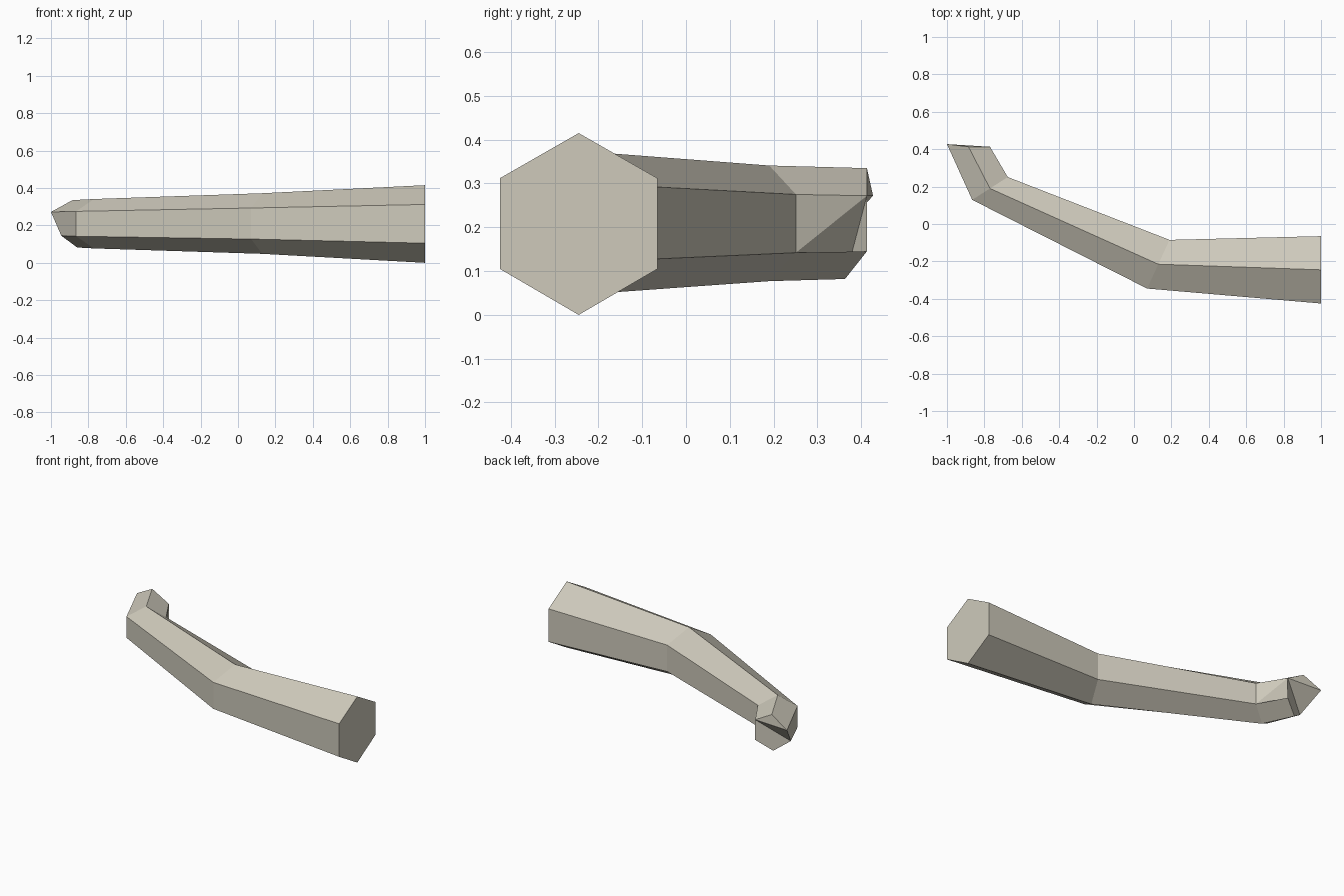
import bpy
import bmesh
from mathutils import Vector

default_cube = bpy.data.objects.get("Cube")
if default_cube:
    bpy.data.objects.remove(default_cube, do_unlink=True)


def make_material(name, colour):
    material = bpy.data.materials.new(name)
    material.use_nodes = True
    material.diffuse_color = colour
    shader = material.node_tree.nodes["Principled BSDF"]
    shader.inputs["Base Color"].default_value = colour
    shader.inputs["Roughness"].default_value = 0.9
    return material


def hexagon(x, y, across, heights):
    """Upright six-sided section: top, back upper, back lower, bottom, front lower, front upper."""
    centre, half = Vector((x, y, 0)), Vector(across).to_3d()
    top, upper, lower, bottom = heights
    layout = [(0, top), (1, upper), (1, lower), (0, bottom), (-1, lower), (-1, upper)]
    return [centre + half * side + Vector((0, 0, z)) for side, z in layout]


# Sections along the bent limb, from the thick end to the last bend
sections = [
    hexagon(1, -0.245, (0, 0.18), (0.415, 0.312, 0.105, 0)),
    hexagon(0.13, -0.215, (0.06, 0.13), (0.372, 0.293, 0.127, 0.048)),
    hexagon(-0.77, 0.19, (0.095, 0.061), (0.341, 0.275, 0.142, 0.077)),
]

# Uneven broken tip, in the same corner order
sections.append([
    Vector((-0.885, 0.413, 0.335)),
    Vector((-0.77, 0.413, 0.272)),
    Vector((-0.77, 0.413, 0.145)),
    Vector((-0.86, 0.363, 0.082)),
    Vector((-0.945, 0.31, 0.145)),
    Vector((-1, 0.427, 0.272)),
])

bm = bmesh.new()
rings = [[bm.verts.new(point) for point in section] for section in sections]
TOP, BACK_UP, BACK_LOW, BOTTOM, FRONT_LOW, FRONT_UP = range(6)

# Thick end cap
bm.faces.new(rings[0])

# Side walls between neighbouring sections
for near, far in zip(rings, rings[1:]):
    for i in range(6):
        j = (i + 1) % 6
        if far is rings[-1] and i == BACK_UP:
            # Notched wall at the broken tip
            bm.faces.new((near[i], far[i], near[j]))
            bm.faces.new((near[j], far[i], far[BOTTOM]))
        else:
            bm.faces.new((near[i], far[i], far[j], near[j]))

# Broken end, fanned from the upper back corner
tip = rings[-1]
bm.faces.new([tip[i] for i in (BACK_UP, FRONT_LOW, BOTTOM, BACK_LOW)])
bm.faces.new([tip[i] for i in (BACK_UP, FRONT_UP, FRONT_LOW)])
bm.faces.new([tip[i] for i in (BACK_UP, TOP, FRONT_UP)])

# Turn every wall to face away from the nearest part of the limb's core
bm.normal_update()
cores = [sum(section, Vector()) / 6 for section in sections]
middles = [(a + b) / 2 for a, b in zip(cores, cores[1:])]
for face in bm.faces:
    centre = face.calc_center_median()
    core = min(middles, key=lambda m: (m - centre).length)
    if face.normal.dot(centre - core) < 0:
        face.normal_flip()

mesh = bpy.data.meshes.new("bent_limb")
bm.to_mesh(mesh)
bm.free()
mesh.materials.append(make_material("pale_wood", (0.62, 0.59, 0.5, 1)))
limb = bpy.data.objects.new("bent_limb", mesh)
bpy.context.collection.objects.link(limb)
